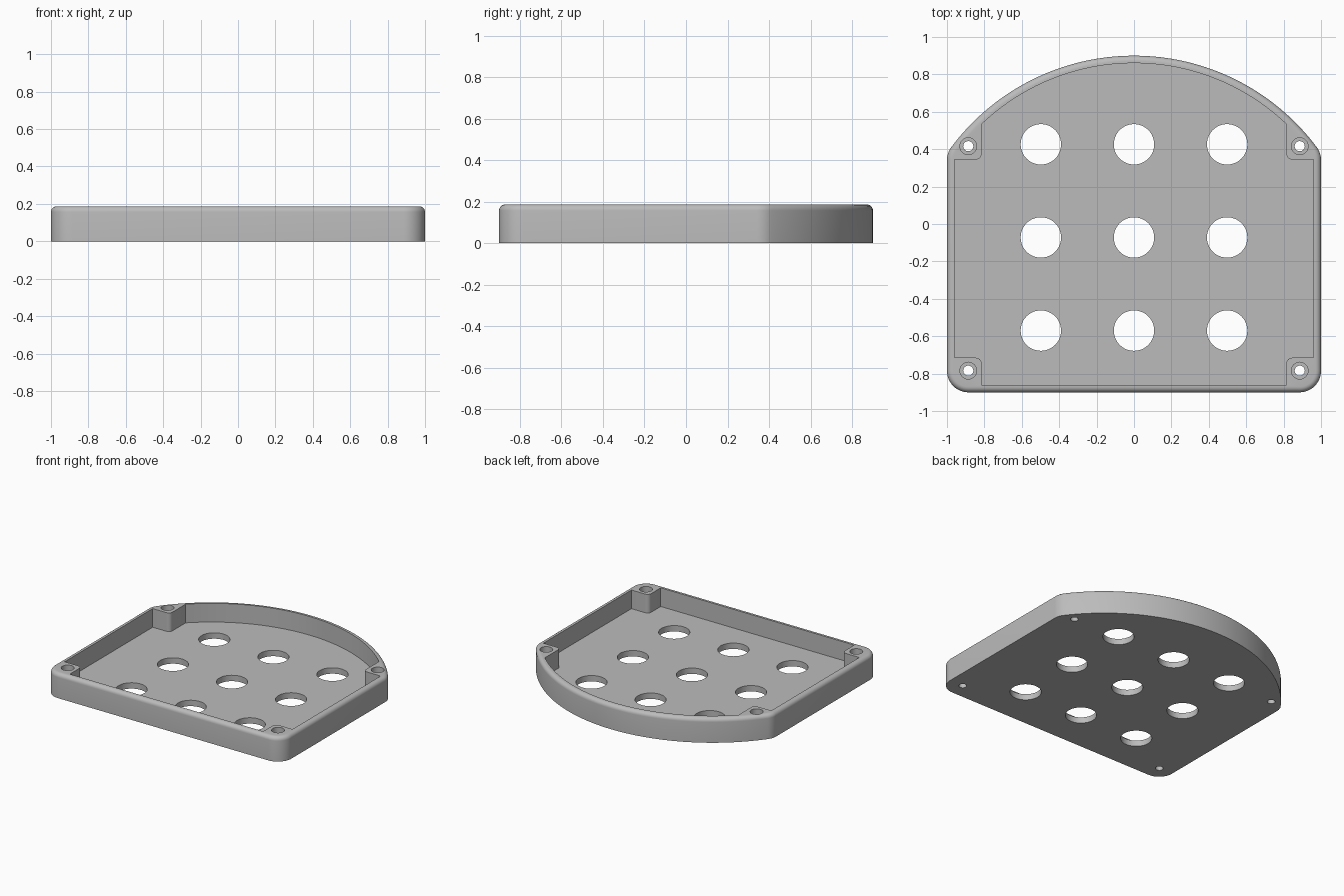
import bpy, bmesh
from math import sin, cos, pi, sqrt, atan2, radians

if "Cube" in bpy.data.objects:
    bpy.data.objects.remove(bpy.data.objects["Cube"])

HEIGHT, FLOOR, WALL = 0.187, 0.045, 0.04
CORNER, EDGE = 0.115, 0.03           # plan corner radius, top edge radius
BOW_R, BOW_Y = 1.22, -0.32           # bowed back wall: radius and centre

grey = bpy.data.materials.new("plain_grey")
grey.use_nodes = True
colour = (0.5, 0.5, 0.5, 1)
grey.diffuse_color = colour
grey.node_tree.nodes["Principled BSDF"].inputs["Base Color"].default_value = colour


def arc(cx, cy, r, a0, a1, n):
    return [(cx + r * cos(a0 + (a1 - a0) * i / n),
             cy + r * sin(a0 + (a1 - a0) * i / n)) for i in range(n + 1)]


def mirrored(half):
    """Close a right-hand half outline by mirroring it in x."""
    return half + [(-x, y) for x, y in reversed(half) if abs(x) > 1e-6]


def loft(name, rings):
    """Solid from a stack of (outline, z) rings."""
    bm = bmesh.new()
    loops = [[bm.verts.new((x, y, z)) for x, y in pts] for pts, z in rings]
    for a, b in zip(loops, loops[1:]):
        n = len(a)
        for i in range(n):
            j = (i + 1) % n
            bm.faces.new((a[i], a[j], b[j], b[i]))
    bm.faces.new(loops[0][::-1])
    bm.faces.new(loops[-1])
    bmesh.ops.recalc_face_normals(bm, faces=bm.faces)
    mesh = bpy.data.meshes.new(name)
    bm.to_mesh(mesh)
    bm.free()
    mesh.materials.append(grey)
    ob = bpy.data.objects.new(name, mesh)
    bpy.context.collection.objects.link(ob)
    return ob


def outline(d):
    """Outer plan outline, inset by d."""
    cx = 1 - CORNER
    cy = BOW_Y + sqrt((BOW_R - CORNER) ** 2 - cx ** 2)
    a = atan2(cy - BOW_Y, cx)
    half = arc(cx, -0.9 + CORNER, CORNER - d, -pi / 2, 0, 12)
    half += arc(cx, cy, CORNER - d, 0, a, 8)
    half += arc(0, BOW_Y, BOW_R - d, a, pi / 2, 32)[1:]
    return mirrored(half)


def circle(x, y, r, n=48):
    return arc(x, y, r, 0, 2 * pi, n)[:-1]


# Tray body with a rounded top edge
rings = [(outline(0), 0)]
for i in range(7):
    t = i / 6 * pi / 2
    rings.append((outline(EDGE * (1 - cos(t))), HEIGHT - EDGE + EDGE * sin(t)))
tray = loft("vented_tray", rings)

# Cavity that leaves the walls and four corner posts
post_x, fillet, inner_r = 0.815, 0.03, BOW_R - WALL
half = [(post_x, -0.9 + WALL)]
half += arc(post_x + fillet, -0.715 - fillet, fillet, pi, pi / 2, 6)
half += [(1 - WALL, -0.715), (1 - WALL, 0.345)]
half += arc(post_x + fillet, 0.345 + fillet, fillet, -pi / 2, -pi, 6)
start = atan2(sqrt(inner_r ** 2 - post_x ** 2), post_x)
half += arc(0, BOW_Y, inner_r, start, pi / 2, 28)
cavity = mirrored(half)
cutters = [loft("cavity_cutter", [(cavity, FLOOR), (cavity, 0.3)])]

# Grid of nine floor holes
for x in (-0.498, 0, 0.498):
    for y in (-0.57, -0.072, 0.426):
        ring = circle(x, y, 0.108)
        cutters.append(loft("vent_cutter", [(ring, -0.1), (ring, 0.1)]))

# Counterbored screw holes through the posts
for x in (-0.886, 0.886):
    for y in (-0.784, 0.416):
        small, large = circle(x, y, 0.027, 32), circle(x, y, 0.045, 32)
        cutters.append(loft("screw_cutter", [(small, -0.1), (small, 0.13),
                                             (large, 0.13), (large, 0.3)]))

bpy.ops.object.select_all(action="DESELECT")
bpy.context.view_layer.objects.active = tray
tray.select_set(True)
for cutter in cutters:
    cutter.hide_render = True
    mod = tray.modifiers.new("cut", "BOOLEAN")
    mod.operation, mod.solver, mod.object = "DIFFERENCE", "EXACT", cutter
    bpy.ops.object.modifier_apply(modifier=mod.name)
    bpy.data.objects.remove(cutter)

bpy.ops.object.shade_smooth_by_angle(angle=radians(30))
